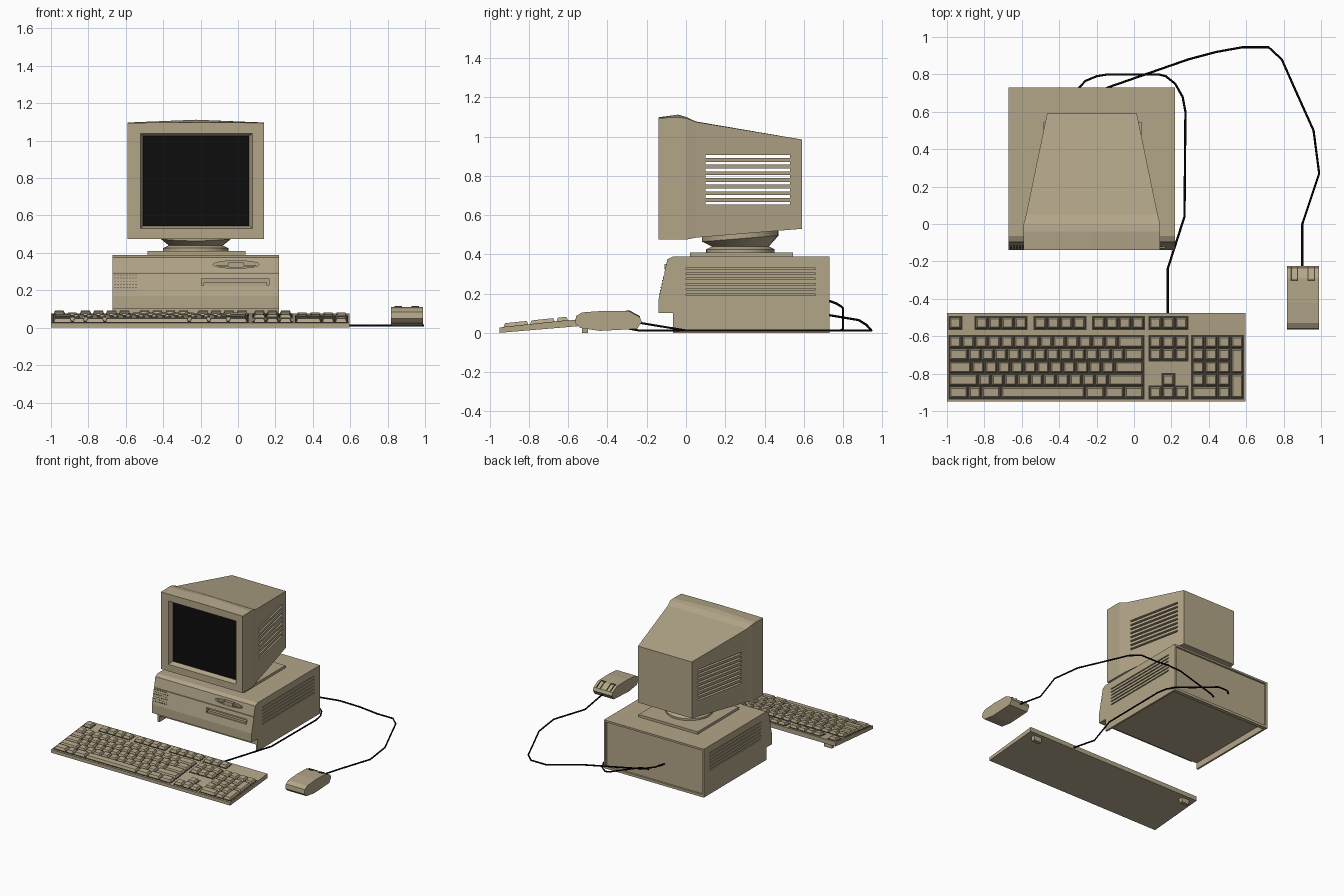
import bpy, bmesh, math

cube = bpy.data.objects.get("Cube")
if cube:
    bpy.data.objects.remove(cube, do_unlink=True)


def material(name, rgb):
    m = bpy.data.materials.new(name)
    m.use_nodes = True
    m.diffuse_color = (*rgb, 1)
    m.node_tree.nodes["Principled BSDF"].inputs["Base Color"].default_value = (*rgb, 1)
    return m


beige = material("beige plastic", (0.45, 0.38, 0.25))
shadow = material("dark gap", (0.06, 0.053, 0.035))
glass = material("black glass", (0.004, 0.004, 0.004))
rubber = material("black cable", (0.002, 0.002, 0.002))


def solid(name, parts, mat=beige):
    """One object from closed lofts; each part is a list of equal rings."""
    bm = bmesh.new()
    for rings in parts:
        loops = [[bm.verts.new(p) for p in ring] for ring in rings]
        n = len(loops[0])
        for a, b in zip(loops, loops[1:]):
            for i in range(n):
                j = (i + 1) % n
                bm.faces.new((a[i], a[j], b[j], b[i]))
        bm.faces.new(loops[0][::-1])
        bm.faces.new(loops[-1])
    bmesh.ops.recalc_face_normals(bm, faces=bm.faces)
    mesh = bpy.data.meshes.new(name)
    bm.to_mesh(mesh)
    bm.free()
    mesh.materials.append(mat)
    ob = bpy.data.objects.new(name, mesh)
    bpy.context.collection.objects.link(ob)
    return ob


def prism(x0, x1, profile):
    return [[(x, y, z) for y, z in profile] for x in (x0, x1)]


def box(x0, x1, y0, y1, z0, z1):
    return prism(x0, x1, [(y0, z0), (y1, z0), (y1, z1), (y0, z1)])


def cut(target, parts):
    cutter = solid("cutter", parts)
    cutter.hide_render = True
    mod = target.modifiers.new("cut", 'BOOLEAN')
    mod.operation = 'DIFFERENCE'
    mod.object = cutter
    bpy.context.view_layer.objects.active = target
    bpy.ops.object.modifier_apply(modifier=mod.name)
    bpy.data.objects.remove(cutter, do_unlink=True)


CX = -0.225  # centre line of the case and monitor

# Case: sloped front, raised front lip, hollow underside and inset back
L, R = -0.67, 0.22
case = solid("case", [prism(L, R, [
    (-0.065, 0), (0.73, 0), (0.73, 0.39), (-0.065, 0.39), (-0.095, 0.375),
    (-0.14, 0.17), (-0.14, 0.1), (-0.065, 0.1)])])
cut(case, [box(L + 0.015, R - 0.015, -0.2, 0.7, -0.1, 0.05)])
cut(case, [box(L + 0.015, R - 0.015, 0.715, 0.8, 0.02, 0.375)])
vents = []
for i in range(6):
    z = 0.195 + i * 0.0265
    for x in (L, R):
        vents.append(box(x - 0.008, x + 0.008, 0, 0.66, z - 0.004, z + 0.004))
cut(case, vents)


def front_y(z):
    return -0.14 + (z - 0.17) * 0.22


# Front seam, drive recesses and speaker holes
oval = [(0.125 * math.cos(a), 0.02 * math.sin(a))
        for a in (math.tau * i / 16 for i in range(16))]
cut(case, [
    box(L - 0.1, R + 0.1, -0.2, front_y(0.295) + 0.008, 0.292, 0.298),
    box(-0.195, 0.165, -0.2, -0.1, 0.225, 0.262),
    [[(-0.01 + x, y, 0.338 + z) for x, z in oval] for y in (-0.2, -0.085)]])
solid("drive_lips", [
    box(-0.185, 0.155, -0.122, -0.09, 0.226, 0.243),
    box(-0.115, 0.095, -0.105, -0.08, 0.328, 0.336),
    box(-0.05, 0.03, -0.11, -0.08, 0.322, 0.35)])
holes = []
for row in range(6):
    z = 0.195 + row * 0.017
    y = front_y(z)
    for col in range(8):
        x = -0.66 + col * 0.016
        holes.append(box(x, x + 0.006, y - 0.002, y + 0.004, z, z + 0.005))
solid("speaker_holes", holes, shadow)

# Monitor stand: base plate and flared, tilted swivel
solid("stand_plate", [box(-0.485, 0.04, 0.02, 0.545, 0.385, 0.41)])


def disc(r, z, tilt=0.0):
    ring = [math.tau * i / 32 for i in range(32)]
    return [(CX + r * math.cos(a), 0.277 + r * math.sin(a),
             z + tilt * r * math.sin(a)) for a in ring]


swivel = solid("swivel", [[disc(0.175, 0.405), disc(0.175, 0.425), disc(0.145, 0.44),
                           disc(0.195, 0.48, 0.08), disc(0.195, 0.505, 0.08)]])

# Monitor: deep bezel, peaked top and tapering back


def frame(y, hw, z0, z1, peak):
    return [(CX - hw, y, z0), (CX + hw, y, z0), (CX + hw, y, z1),
            (CX, y, peak), (CX - hw, y, z1)]


monitor = solid("monitor", [[
    frame(-0.14, 0.365, 0.475, 1.095, 1.098),
    frame(-0.04, 0.365, 0.475, 1.097, 1.112),
    frame(0.0, 0.365, 0.475, 1.095, 1.1),
    frame(0.05, 0.352, 0.485, 1.075, 1.077),
    frame(0.59, 0.24, 0.53, 0.985, 0.985)]])


def rect(y, x0, x1, z0, z1):
    return [(x0, y, z0), (x1, y, z0), (x1, y, z1), (x0, y, z1)]


cut(monitor, [[rect(-0.16, -0.527, 0.087, 0.523, 1.047),
               rect(-0.1, -0.507, 0.06, 0.545, 1.025)]])
cut(monitor, [box(-0.8, 0.4, 0.1, 0.53, z - 0.007, z + 0.007)
              for z in (0.66 + i * 0.034 for i in range(8))])
solid("screen", [box(-0.507, 0.06, -0.104, -0.095, 0.545, 1.025)], glass)

# Keyboard: sloped slab with rear feet
KY, KS = -0.95, 0.105


def deck(y):
    return 0.026 + (y - KY) * KS


solid("keyboard_base", [prism(-1, 0.595, [
    (KY, 0), (KY, deck(KY)), (-0.475, deck(-0.475)), (-0.475, 0.04)])])
solid("keyboard_feet", [box(x, x + 0.07, -0.53, -0.5, 0, 0.045) for x in (-0.95, 0.47)])

U, V = 0.0695, 0.0675  # key pitch
keys, wells = [], []


def slab(x0, x1, y0, y1, low, high, inset):
    rings = []
    for h, d in ((low, 0), (high, inset)):
        rings.append([(x, y, deck(y) + h) for x, y in (
            (x0 + d, y0 + d), (x1 - d, y0 + d), (x1 - d, y1 - d), (x0 + d, y1 - d))])
    return rings


def key_row(x, top, widths, tall=1):
    for w in widths:
        x1 = x + w * U
        keys.append(slab(x + 0.004, x1 - 0.004, top - tall * V + 0.004, top - 0.004,
                         0, 0.02, 0.008))
        x = x1


def well(x, top, cols, rows):
    wells.append(slab(x - 0.003, x + cols * U + 0.003, top - rows * V - 0.003,
                      top + 0.003, -0.002, 0.002, 0))


FN, TOP = -0.495, -0.597
MAIN, NAV, PAD = -0.99, 0.08, 0.308

# Function row
for x, n in ((MAIN, 1), (-0.85, 4), (-0.535, 4), (-0.222, 4), (NAV, 3)):
    key_row(x, FN, [1] * n)
    well(x, FN, n, 1)

# Letter block
well(MAIN, TOP, 15, 5)
for i, widths in enumerate((
        [1] * 13 + [2],
        [1.5] + [1] * 12 + [1.5],
        [1.75] + [1] * 11 + [2.25],
        [2.25] + [1] * 10 + [2.75],
        [1.5, 1, 1.5, 6.5, 1.5, 1.5, 1.5])):
    key_row(MAIN, TOP - i * V, widths)

# Navigation keys and arrows
well(NAV, TOP, 3, 2)
well(NAV + U, TOP - 3 * V, 1, 1)
well(NAV, TOP - 4 * V, 3, 1)
for i in (0, 1, 4):
    key_row(NAV, TOP - i * V, [1] * 3)
key_row(NAV + U, TOP - 3 * V, [1])

# Number pad
well(PAD, TOP, 4, 5)
for i, widths in enumerate(([1] * 4, [1] * 3, [1] * 3, [1] * 3, [2, 1])):
    key_row(PAD, TOP - i * V, widths)
for i in (1, 3):
    key_row(PAD + 3 * U, TOP - i * V, [1], tall=2)
solid("keys", keys)
solid("key_wells", wells, shadow)

# Mouse with two outlined buttons
solid("mouse", [prism(0.818, 0.988, [
    (-0.565, 0.05), (-0.56, 0.085), (-0.53, 0.104), (-0.42, 0.112), (-0.29, 0.11),
    (-0.235, 0.08), (-0.225, 0.055), (-0.25, 0.02), (-0.44, 0.01), (-0.54, 0.025)])])
lines = []
for x0, x1 in ((0.838, 0.878), (0.928, 0.968)):
    for a, b in ((x0, x0 + 0.006), (x1 - 0.006, x1)):
        lines.append(prism(a, b, [(-0.3, 0.114), (-0.288, 0.114), (-0.233, 0.084),
                                  (-0.24, 0.078), (-0.3, 0.106)]))
    lines.append(box(x0, x1, -0.306, -0.298, 0.106, 0.115))
solid("mouse_button_gaps", lines, shadow)


# Cables
def cable(name, points):
    curve = bpy.data.curves.new(name, 'CURVE')
    curve.dimensions = '3D'
    curve.bevel_depth = 0.006
    curve.bevel_resolution = 1
    curve.use_fill_caps = True
    line = curve.splines.new('POLY')
    line.points.add(len(points) - 1)
    for p, co in zip(line.points, points):
        p.co = (*co, 1)
    curve.materials.append(rubber)
    bpy.context.collection.objects.link(bpy.data.objects.new(name, curve))


G = 0.012
cable("mouse_cable", [
    (0.9, -0.23, 0.05), (0.9, 0, G), (0.99, 0.27, G), (0.96, 0.5, G), (0.87, 0.7, G),
    (0.79, 0.88, G), (0.72, 0.945, G), (0.58, 0.945, G), (0.44, 0.92, 0.04),
    (0.29, 0.88, 0.065), (-0.14, 0.73, 0.09), (-0.17, 0.71, 0.09)])
cable("keyboard_cable", [
    (0.18, -0.48, 0.055), (0.18, -0.24, G), (0.27, 0.04, G), (0.275, 0.6, G),
    (0.26, 0.68, G), (0.22, 0.75, G), (0.17, 0.79, G), (0.13, 0.8, 0.02),
    (-0.14, 0.8, 0.125), (-0.2, 0.79, 0.135), (-0.26, 0.765, 0.15), (-0.31, 0.71, 0.17)])

# Smooth the swivel, keeping its rims sharp
bpy.ops.object.select_all(action='DESELECT')
swivel.select_set(True)
bpy.context.view_layer.objects.active = swivel
bpy.ops.object.shade_smooth_by_angle(angle=math.radians(30))
